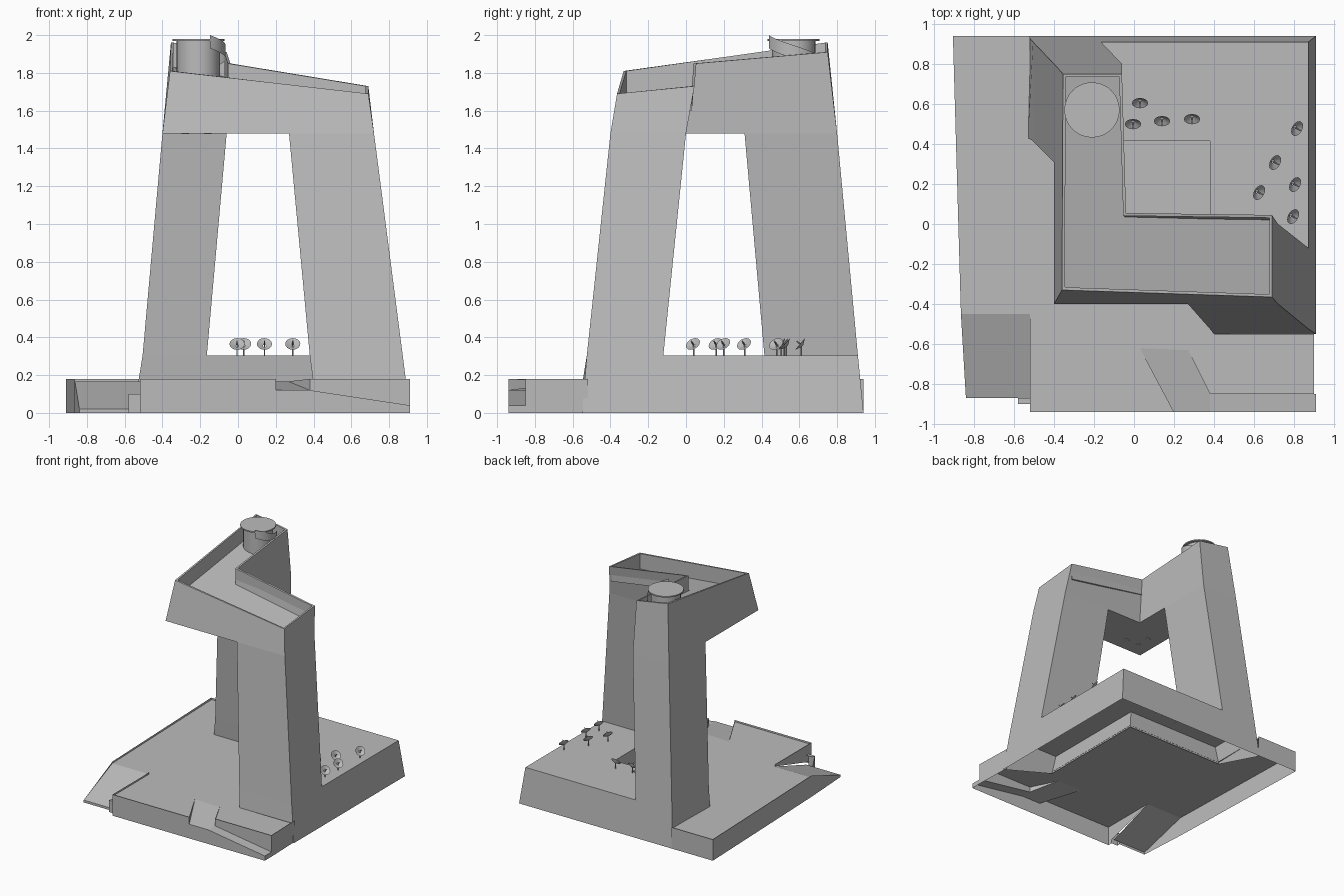
import bpy, bmesh, math
from mathutils import Matrix, Vector

if "Cube" in bpy.data.objects:
    bpy.data.objects.remove(bpy.data.objects["Cube"])


def material(name, rgb):
    m = bpy.data.materials.new(name)
    m.use_nodes = True
    m.diffuse_color = (*rgb, 1)
    m.node_tree.nodes["Principled BSDF"].inputs["Base Color"].default_value = (*rgb, 1)
    return m


GREY = material("concrete grey", (0.5, 0.5, 0.5))


def finish(name, bm, fix=True):
    if fix:
        bmesh.ops.recalc_face_normals(bm, faces=bm.faces)
    mesh = bpy.data.meshes.new(name)
    bm.to_mesh(mesh)
    bm.free()
    mesh.materials.append(GREY)
    ob = bpy.data.objects.new(name, mesh)
    bpy.context.collection.objects.link(ob)
    return ob


def loft(name, rings, bottom=True, top=True):
    """Skin between closed rings of points."""
    bm = bmesh.new()
    vs = [[bm.verts.new(p) for p in r] for r in rings]
    n = len(vs[0])
    for a, b in zip(vs, vs[1:]):
        for i in range(n):
            j = (i + 1) % n
            bm.faces.new((a[i], a[j], b[j], b[i]))
    if bottom:
        bm.faces.new(vs[0][::-1])
    if top:
        bm.faces.new(vs[-1])
    return finish(name, bm)


def rect(x0, x1, y0, y1, z):
    return [(x0, y0, z), (x1, y0, z), (x1, y1, z), (x0, y1, z)]


def sheet(name, *polys):
    bm = bmesh.new()
    for p in polys:
        f = bm.faces.new([bm.verts.new(q) for q in p])
        f.normal_update()
        if f.normal.z < 0:
            f.normal_flip()
    return finish(name, bm, False)


def wall(name, pts):
    """Upright strip through points (x, y, low, high)."""
    bm = bmesh.new()
    vs = [(bm.verts.new((x, y, a)), bm.verts.new((x, y, b))) for x, y, a, b in pts]
    for p, q in zip(vs, vs[1:]):
        bm.faces.new((p[0], q[0], q[1], p[1]))
    return finish(name, bm, False)


# Leaning towers
loft("back_left_tower", [rect(-.505, -.165, .415, .91, .305), rect(-.4, -.06, .31, .8, 1.48)],
     False, False)
loft("front_right_tower", [rect(.38, .872, -.525, -.12, .305), rect(.27, .72, -.4, 0, 1.48)],
     False, False)

# Overhanging bridge with a sunken roof
under = [(-.4, -.4, 1.48), (.72, -.4, 1.48), (.72, 0, 1.48),
         (-.06, 0, 1.48), (-.06, .8, 1.48), (-.4, .8, 1.48)]
rim = [(-.36, -.33, 1.81), (.69, -.365, 1.69), (.69, .045, 1.73),
       (-.04, .055, 1.85), (-.06, .75, 1.91), (-.355, .75, 1.96)]
inward = [(1, 1), (-1, 1), (-1, -1), (-1, -1), (-1, -1), (1, -1)]
lip = [(x + .014 * a, y + .014 * b, z) for (x, y, z), (a, b) in zip(rim, inward)]
floor = [(x, y, z - .13) for x, y, z in lip]
loft("bridge", [under, rim, lip, floor])

# Low L-shaped base, open underneath
top = [(-.505, .91, .305), (.872, .91, .305), (.872, -.525, .305),
       (.38, -.525, .305), (.38, .415, .305), (-.505, .415, .305)]
sheet("base_roof", top)
foot = [(-.53, .94, 0), (.91, .94, 0), (.91, -.55, 0),
        (.4, -.55, .15), (.4, .43, .15), (-.53, .43, .15)]
loft("base_walls", [foot, top], False, False)

# Plaza with its two ramps
P = .165
plaza = [(-.905, .94), (-.52, .94), (-.52, .43), (.4, .43), (.4, -.55), (.9, -.55),
         (.9, -.85), (.38, -.85), (.27, -.63), (.03, -.62), (.2, -.94),
         (-.52, -.94), (-.52, -.45), (-.865, -.45)]
sheet("plaza", [(x, y, P) for x, y in plaza])
sheet("front_ramp",
      [(.03, -.62, P), (.27, -.63, P), (.38, -.85, .12), (.38, -.94, .12), (.2, -.94, .12)],
      [(.38, -.85, .12), (.91, -.85, .04), (.91, -.94, .04), (.38, -.94, .12)])
sheet("left_ramp",
      [(-.865, -.45, P), (-.52, -.45, P), (-.52, -.87, .02), (-.84, -.87, .02)],
      [(-.58, -.87, .1), (-.52, -.87, .1), (-.52, -.9, .1), (-.58, -.9, .1)])
wall("plaza_outer_wall", [
    (-.52, .94, 0, .18), (-.91, .94, 0, .18), (-.865, -.45, 0, .18), (-.84, -.87, 0, .02),
    (-.58, -.87, 0, .02), (-.58, -.9, 0, .1), (-.52, -.9, 0, .1), (-.52, -.94, 0, .18),
    (.2, -.94, 0, .18), (.2, -.94, 0, .12), (.38, -.94, 0, .12), (.91, -.94, 0, .04),
    (.91, -.85, 0, .04), (.91, -.85, 0, .18), (.9, -.52, 0, .18)])
wall("left_ramp_wall", [(-.52, -.94, .02, .18), (-.52, -.45, P, .18)])
wall("front_ramp_left_wall", [(.2, -.94, .12, .18), (.03, -.62, P, P + .002)])
wall("front_ramp_right_wall", [(.27, -.63, P, P + .002), (.38, -.85, .12, .18),
                               (.91, -.85, .04, .18)])


# Rooftop drum, its cap and the spiral band
def circle(r, z, n=32):
    return [(-.21 + r * math.cos(t), .57 + r * math.sin(t), z)
            for t in (2 * math.pi * i / n for i in range(n))]


loft("roof_drum", [circle(.115, 1.72), circle(.115, 1.97)])
loft("drum_cap", [circle(.138, 1.97), circle(.138, 1.98)])
band = []
for i in range(17):
    t = math.radians(-65 + 120 * i / 16)
    z = 2.0 - .1 * i / 16
    band.append((-.21 + .145 * math.cos(t), .57 + .145 * math.sin(t), z - .07, z))
wall("spiral_band", band)
for ob in ("roof_drum", "spiral_band"):
    bpy.context.view_layer.objects.active = bpy.data.objects[ob]
    bpy.data.objects[ob].select_set(True)
bpy.ops.object.shade_smooth_by_angle()

# Small lights under the bridge
for i, (x, y) in enumerate([(-.28, -.28), (-.16, -.28), (-.28, -.16)]):
    bm = bmesh.new()
    bmesh.ops.create_cone(bm, cap_ends=True, segments=12, radius1=.02, radius2=.02,
                          depth=.004, matrix=Matrix.Translation((x, y, 1.478)))
    finish(f"soffit_disc_{i + 1}", bm)


# Dish aerials on the base roof
def dish(i, x, y, turn):
    bm = bmesh.new()
    bmesh.ops.create_cone(bm, cap_ends=True, segments=6, radius1=.004, radius2=.004,
                          depth=.055, matrix=Matrix.Translation((x, y, .33)))
    aim = (Matrix.Translation((x, y, .36)) @ Matrix.Rotation(math.radians(turn), 4, "Z")
           @ Matrix.Rotation(math.radians(50), 4, "X"))
    bmesh.ops.create_cone(bm, segments=16, radius1=.008, radius2=.04, depth=.016,
                          cap_ends=False, matrix=aim)
    bmesh.ops.create_cone(bm, cap_ends=True, segments=6, radius1=.004, radius2=.004, depth=.04,
                          matrix=aim @ Matrix.Translation((0, 0, .012)))
    finish(f"dish_{i}", bm)


back_row = [(.03, .61), (-.005, .505), (.14, .52), (.29, .53)]
side_row = [(.81, .48), (.7, .31), (.62, .16), (.8, .2), (.79, .04)]
for i, (x, y) in enumerate(back_row + side_row):
    dish(i + 1, x, y, 0 if i < len(back_row) else 60)
